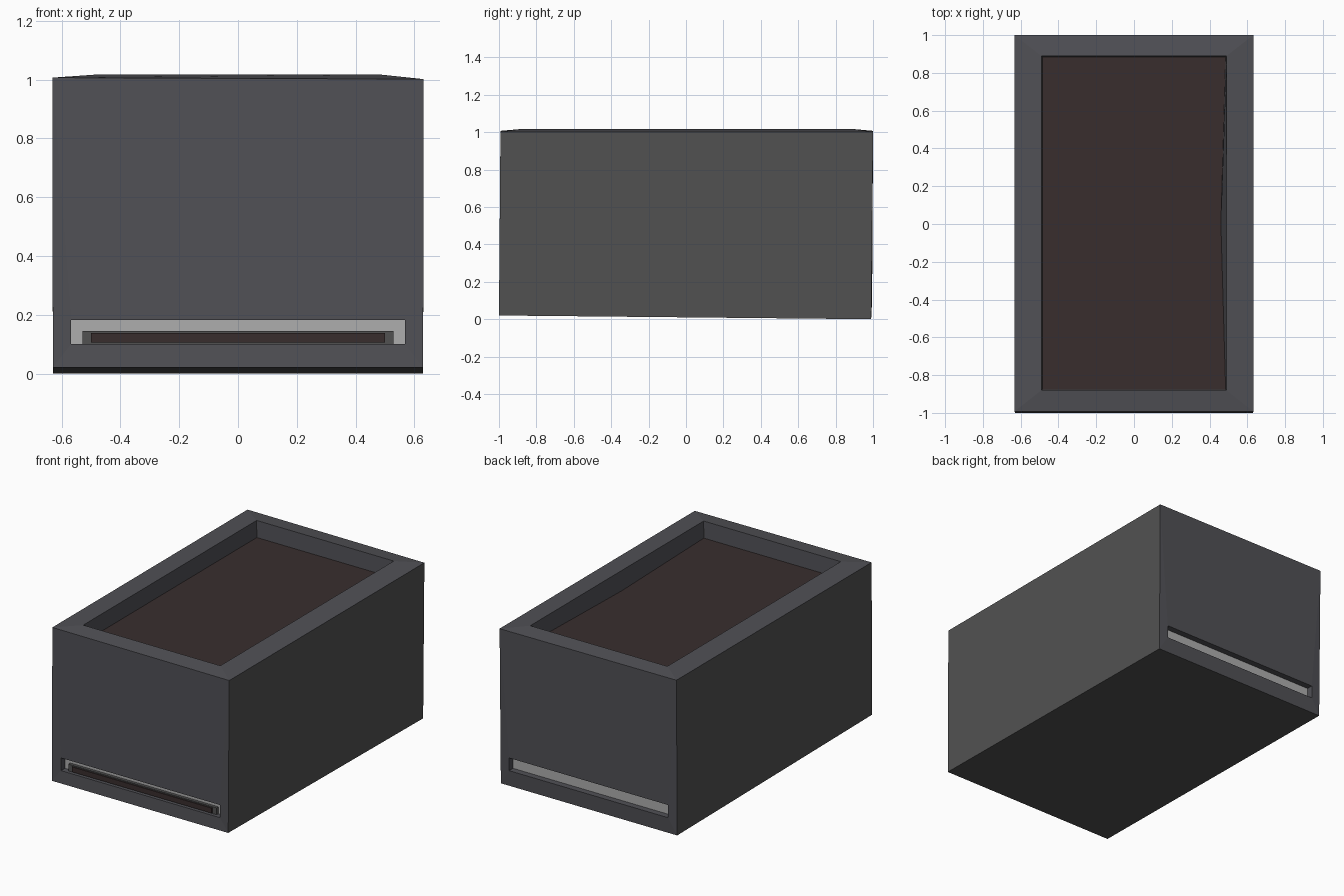
import bpy
import bmesh
from mathutils import Vector

default = bpy.data.objects.get("Cube")
if default:
    bpy.data.objects.remove(default, do_unlink=True)


def material(name, rgb):
    m = bpy.data.materials.new(name)
    m.use_nodes = True
    m.diffuse_color = (*rgb, 1)
    m.node_tree.nodes["Principled BSDF"].inputs["Base Color"].default_value = (*rgb, 1)
    return m


SLATE = material("slate grey", (0.081, 0.081, 0.092))
GREY = material("neutral grey", (0.083, 0.083, 0.083))
BROWN = material("dark brown", (0.04, 0.027, 0.027))
LIGHT = material("light grey", (0.42, 0.42, 0.42))


def finish(name, bm, mats):
    mesh = bpy.data.meshes.new(name)
    bm.to_mesh(mesh)
    bm.free()
    for m in mats:
        mesh.materials.append(m)
    obj = bpy.data.objects.new(name, mesh)
    bpy.context.collection.objects.link(obj)
    return obj


def box(name, lo, hi, mat):
    bm = bmesh.new()
    bmesh.ops.create_cube(bm, size=1)
    for v in bm.verts:
        v.co = Vector([lo[i] if v.co[i] < 0 else hi[i] for i in range(3)])
    return finish(name, bm, [mat])


def ring(bm, face, lo, hi):
    """Inset a face and fit its inner corners to a rectangle."""
    mid = face.calc_center_median()
    bmesh.ops.inset_individual(bm, faces=[face], thickness=0.01)
    for v in face.verts:
        v.co = Vector([lo[i] if v.co[i] < mid[i] else hi[i] for i in range(3)])


# Hollow-topped body, slightly tapered, with a tilted underside
bm = bmesh.new()
bmesh.ops.create_cube(bm, size=2)
for v in bm.verts:
    x, y, z = v.co
    if z > 0:
        v.co = (x * 0.632, y if y > 0 else -0.992, 1.007 if x < 0 else 1.002)
    else:
        v.co = (x * 0.63, 0.99 if y > 0 else -1, 0.0 if y > 0 else 0.02)
bm.normal_update()
faces = {(i, s): next(f for f in bm.faces if f.normal[i] * s > 0.9)
         for i in (1, 2) for s in (-1, 1)}
for f in bm.faces:
    f.material_index = 1 if abs(f.normal.x) > 0.5 or f.normal.z < -0.5 else 0

# Top recess with a sagging wall
top = faces[2, 1]
ring(bm, top, (-0.49, -0.88, 1.017), (0.49, 0.89, 1.017))
ring(bm, top, (-0.485, -0.875, 0.91), (0.485, 0.885, 0.91))
top.material_index = 2
edge = next(e for e in top.edges if all(v.co.x > 0 for v in e.verts))
for v in bmesh.ops.bisect_edges(bm, edges=[edge], cuts=1)["geom_split"]:
    if isinstance(v, bmesh.types.BMVert) and abs(v.co.y) < 0.5:
        v.co.x = 0.46

# Slots at the two ends
for side in (-1, 1):
    slot = faces[1, side]
    for y in (0.995, 0.955):
        ring(bm, slot, (-0.568, side * y, 0.1), (0.568, side * y, 0.182))
    slot.material_index = 3
finish("planter_body", bm, [SLATE, GREY, BROWN, LIGHT])

# Tray and its dark front strip inside the front slot
box("drip_tray", (-0.53, -0.975, 0.101), (0.53, -0.956, 0.145), GREY)
box("tray_front", (-0.5, -0.982, 0.105), (0.5, -0.974, 0.138), BROWN)
